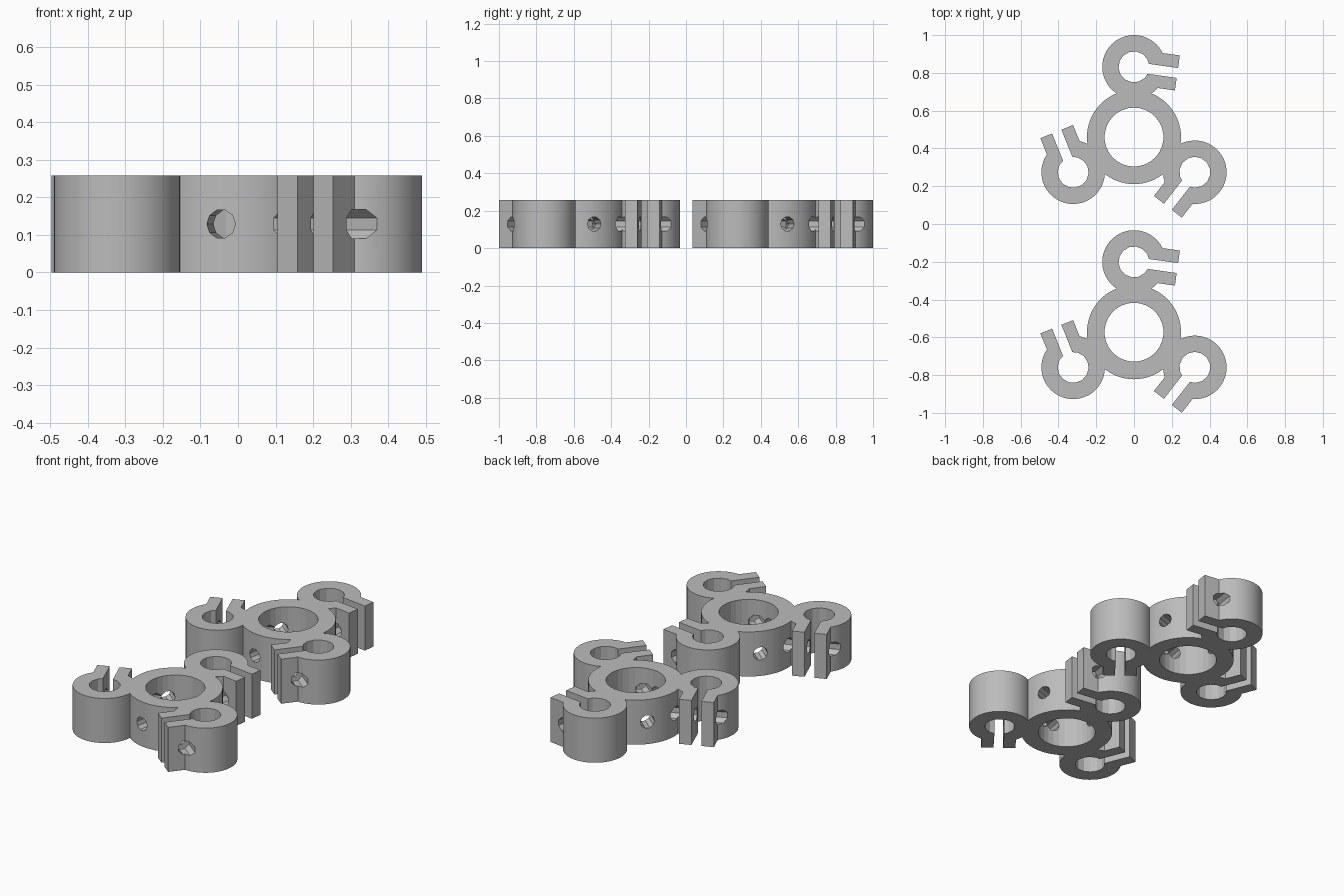
import bpy
from math import radians, pi
from mathutils import Matrix, Vector

old = bpy.data.objects.get("Cube")
if old:
    bpy.data.objects.remove(old, do_unlink=True)

HEIGHT = 0.258
MID = HEIGHT / 2
RING_R, BORE_R = 0.249, 0.156        # central ring
CLIP_R, CLIP_BORE, CLIP_DIST = 0.168, 0.082, 0.372
TAB_END, TAB_OUT, SLOT = 0.232, 0.0935, 0.0265
BOLT_U, BOLT_R = 0.136, 0.0415
TILT = radians(-8)

grey = bpy.data.materials.new("plain_grey")
grey.use_nodes = True
colour = (0.5, 0.5, 0.5, 1)
grey.diffuse_color = colour
grey.node_tree.nodes["Principled BSDF"].inputs["Base Color"].default_value = colour


def cylinder(radius, depth, sides, matrix):
    bpy.ops.mesh.primitive_cylinder_add(vertices=sides, radius=radius, depth=depth)
    ob = bpy.context.object
    ob.data.transform(matrix)
    return ob


def box(lo, hi, matrix):
    lo, hi = Vector(lo), Vector(hi)
    bpy.ops.mesh.primitive_cube_add(size=1)
    ob = bpy.context.object
    ob.data.transform(matrix @ Matrix.Translation((lo + hi) / 2)
                      @ Matrix.Diagonal((*(hi - lo), 1)))
    return ob


def boolean(target, others, operation):
    for other in others:
        mod = target.modifiers.new("cut", 'BOOLEAN')
        mod.operation, mod.solver, mod.object = operation, 'EXACT', other
        bpy.context.view_layer.objects.active = target
        bpy.ops.object.modifier_apply(modifier=mod.name)
        bpy.data.objects.remove(other, do_unlink=True)


raise_mid = Matrix.Translation((0, 0, MID))
body = cylinder(RING_R, HEIGHT, 72, raise_mid)
body.name = "clip_bracket_back"
solids, cutters = [], []

cutters.append(cylinder(BORE_R, 1, 30, raise_mid))
for i in range(3):
    turn = Matrix.Rotation(i * 2 * pi / 3, 4, 'Z')
    clip = turn @ Matrix.Translation((0, CLIP_DIST, 0)) @ Matrix.Rotation(TILT, 4, 'Z')
    # open clip ring with two parallel tabs
    solids.append(cylinder(CLIP_R, HEIGHT, 60, clip @ raise_mid))
    solids.append(box((0.1, -TAB_OUT, 0), (TAB_END, TAB_OUT, HEIGHT), clip))
    cutters.append(cylinder(CLIP_BORE, 1, 14, clip @ raise_mid))
    cutters.append(box((0, -SLOT, -0.1), (0.4, SLOT, 0.4), clip))
    # bolt hole across the tabs, running on into the central bore
    cutters.append(cylinder(BOLT_R, 0.6, 8,
                            clip @ Matrix.Translation((BOLT_U, -0.05, MID))
                            @ Matrix.Rotation(pi / 2, 4, 'X')
                            @ Matrix.Rotation(pi / 8, 4, 'Z')))
    # radial screw hole in the central ring
    cutters.append(cylinder(0.0386, 0.2, 10,
                            turn @ Matrix.Rotation(radians(-100.5), 4, 'Z')
                            @ Matrix.Translation((0.2, 0, MID))
                            @ Matrix.Rotation(pi / 2, 4, 'Y')))

boolean(body, solids, 'UNION')
boolean(body, cutters, 'DIFFERENCE')

body.data.materials.clear()
body.data.materials.append(grey)
bpy.ops.object.select_all(action='DESELECT')
body.select_set(True)
bpy.context.view_layer.objects.active = body
bpy.ops.object.shade_smooth_by_angle(angle=radians(10))

# second identical bracket in front
front = body.copy()
front.data = body.data.copy()
front.name = "clip_bracket_front"
bpy.context.collection.objects.link(front)
body.location.y = 0.46
front.location.y = -0.573
